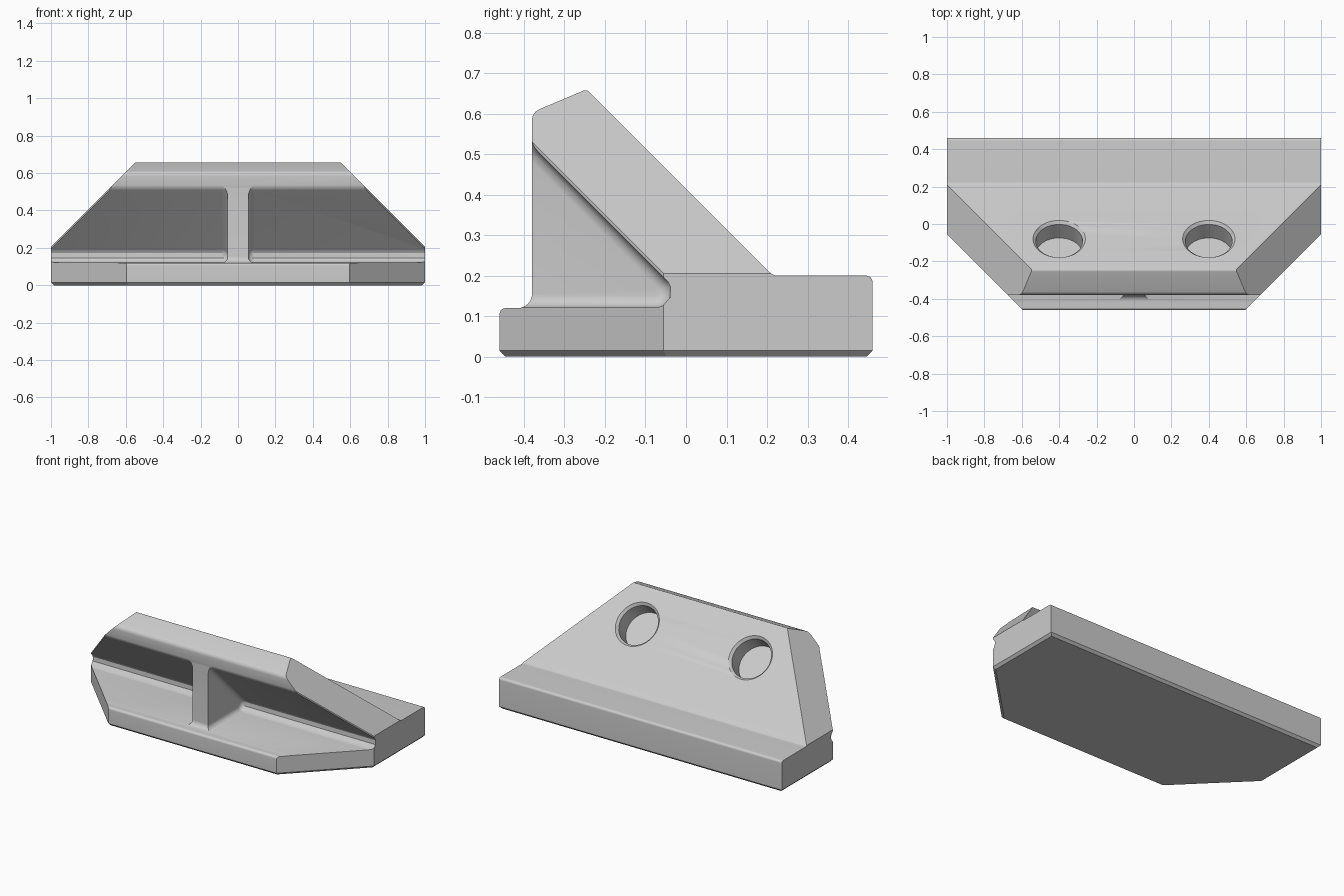
import bpy, bmesh, math
from mathutils import Vector, Matrix

cube = bpy.data.objects.get("Cube")
if cube:
    bpy.data.objects.remove(cube, do_unlink=True)


def rounded(corners, steps=6):
    """Turn (y, z, radius) corners into a filleted outline."""
    out = []
    pts = [Vector(c[:2]) for c in corners]
    for i, p in enumerate(pts):
        r = corners[i][2]
        if r == 0:
            out.append(p)
            continue
        u = (pts[i - 1] - p).normalized()
        v = (pts[(i + 1) % len(pts)] - p).normalized()
        half = u.angle(v) / 2
        reach = r / math.tan(half)
        centre = p + (u + v).normalized() * r / math.sin(half)
        a, b = p + u * reach - centre, p + v * reach - centre
        out += [centre + a.lerp(b, k / steps).normalized() * r for k in range(steps + 1)]
    return out


def loft(rings):
    """Bridge matching rings of points and cap both ends."""
    bm = bmesh.new()
    rows = [[bm.verts.new(p) for p in ring] for ring in rings]
    n = len(rows[0])
    for a, b in zip(rows, rows[1:]):
        for i in range(n):
            j = (i + 1) % n
            bm.faces.new((a[i], a[j], b[j], b[i]))
    first = bm.faces.new(rows[0])
    bm.faces.new(rows[-1])
    bmesh.ops.recalc_face_normals(bm, faces=bm.faces[:])
    return bm, first


def prism(outline, x0, x1):
    return loft([[(x, p.x, p.y) for p in outline] for x in (x0, x1)])


def slice_off(bm, co, no):
    bmesh.ops.bisect_plane(bm, geom=bm.verts[:] + bm.edges[:] + bm.faces[:], dist=1e-5,
                           plane_co=co, plane_no=no, clear_outer=True)
    bmesh.ops.holes_fill(bm, edges=[e for e in bm.edges if e.is_boundary], sides=0)


def make_object(name, bm):
    bmesh.ops.recalc_face_normals(bm, faces=bm.faces[:])
    mesh = bpy.data.meshes.new(name)
    bm.to_mesh(mesh)
    bm.free()
    ob = bpy.data.objects.new(name, mesh)
    bpy.context.collection.objects.link(ob)
    return ob


# Solid body: base, leaning plate and full-width rib in one side profile
body_outline = rounded([
    (-0.46, 0, 0), (0.46, 0, 0), (0.46, 0.2, 0.015), (0.215, 0.2, 0.03),
    (-0.245, 0.66, 0.015), (-0.38, 0.603, 0.03), (-0.38, 0.12, 0.035), (-0.46, 0.12, 0.015)])
bm, _ = prism(body_outline, -1, 1)

# Sloping plate ends, angled front corners
diag = math.sqrt(0.5)
walls = [(Vector((0, -1, 0)), 0.46), (Vector((0, 1, 0)), 0.46)]
for s in (-1, 1):
    slice_off(bm, (s * 1.205, 0, 0), (s, 0, 1))
    corner = Vector((s * diag, -diag, 0))
    slice_off(bm, corner * 1.055 * diag, corner)
    walls += [(Vector((s, 0, 0)), 1), (corner, 1.055 * diag)]

# Chamfer around the underside
for normal, dist in walls:
    slice_off(bm, normal * (dist - 0.015), normal + Vector((0, 0, -1)))
body = make_object("bracket_body", bm)

# Pockets either side of the centre rib, with filleted inner edges
pocket_outline = rounded([
    (-0.6, 0.121, 0), (0.02, 0.121, 0.04), (-0.381, 0.522, 0.05),
    (-0.381, 0.57, 0), (-0.6, 0.57, 0)])
cutters = []
for s in (-1, 1):
    bm, cap = prism(pocket_outline, s * 0.055, s * 1.2)
    bmesh.ops.bevel(bm, geom=list(cap.edges), offset=0.03, offset_type='OFFSET',
                    segments=5, profile=0.5, affect='EDGES')
    cutters.append(make_object("pocket_cutter", bm))

# Blind round holes with a countersunk rim, square to the sloping face
for s in (-1, 1):
    rings = []
    for r, h in [(0.125, -0.117), (0.125, -0.015), (0.14, 0), (0.155, 0.015)]:
        angles = [math.tau * k / 48 for k in range(48)]
        rings.append([(r * math.cos(a), r * math.sin(a), h) for a in angles])
    bm, _ = loft(rings)
    place = Matrix.Translation((s * 0.4, -0.08, 0.495)) @ Matrix.Rotation(-math.pi / 4, 4, 'X')
    bmesh.ops.transform(bm, matrix=place, verts=bm.verts[:])
    cutters.append(make_object("hole_cutter", bm))

# Cut, then bake the result and drop the cutters
for cutter in cutters:
    cutter.hide_render = True
    mod = body.modifiers.new("cut", 'BOOLEAN')
    mod.operation = 'DIFFERENCE'
    mod.solver = 'EXACT'
    mod.object = cutter
graph = bpy.context.evaluated_depsgraph_get()
baked = bpy.data.meshes.new_from_object(body.evaluated_get(graph))
body.modifiers.clear()
body.data = baked
for cutter in cutters:
    bpy.data.objects.remove(cutter, do_unlink=True)

# Plain grey finish
grey = bpy.data.materials.new("plain_grey")
grey.use_nodes = True
colour = (0.6, 0.6, 0.6, 1)
grey.diffuse_color = colour
grey.node_tree.nodes["Principled BSDF"].inputs["Base Color"].default_value = colour
body.data.materials.clear()
body.data.materials.append(grey)

bpy.ops.object.select_all(action='DESELECT')
body.select_set(True)
bpy.context.view_layer.objects.active = body
bpy.ops.object.shade_smooth_by_angle(angle=math.radians(28))
